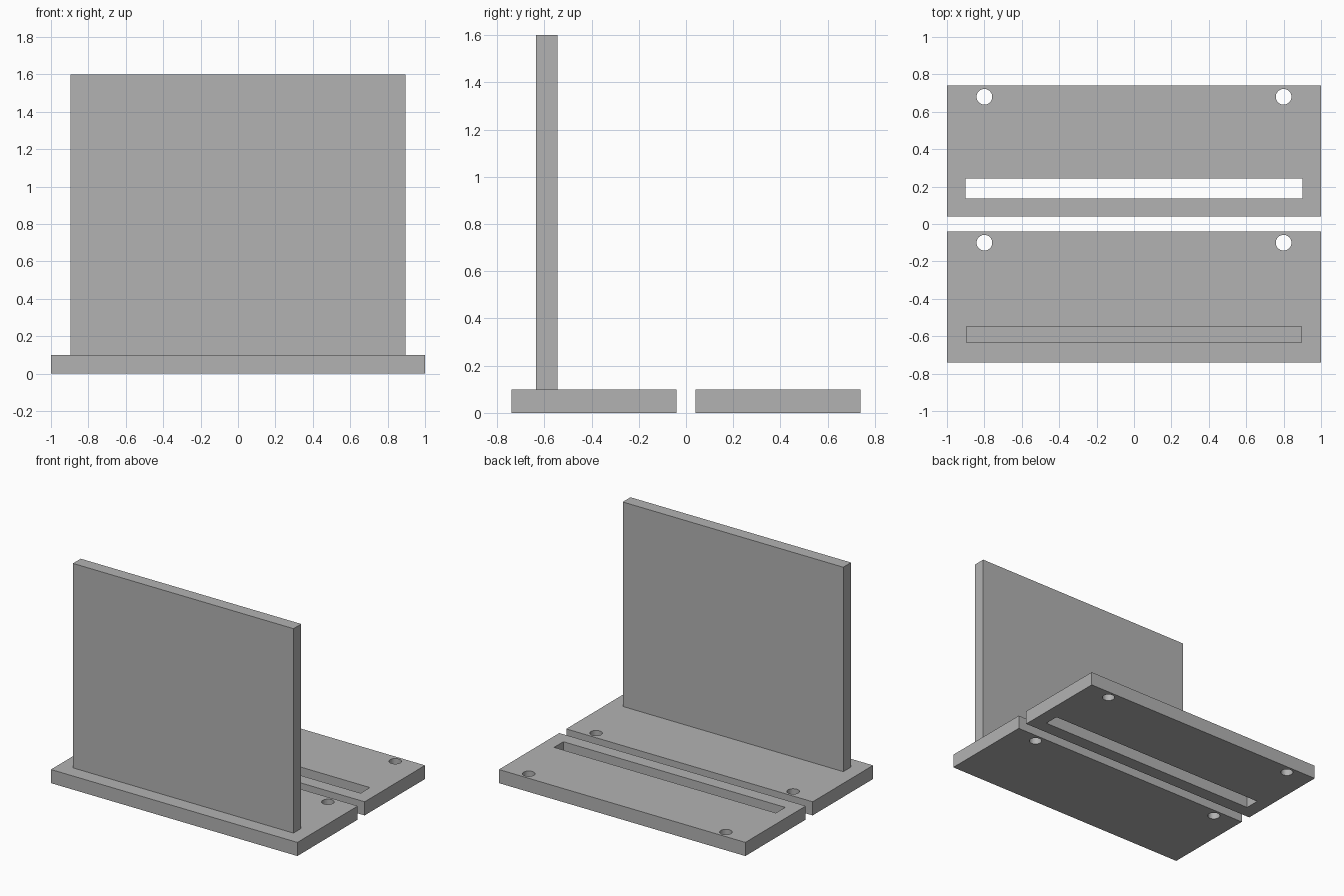
import bpy

cube = bpy.data.objects.get("Cube")
if cube:
    bpy.data.objects.remove(cube, do_unlink=True)

grey = bpy.data.materials.new("plain_grey")
grey.use_nodes = True
colour = (0.45, 0.45, 0.45, 1)
grey.diffuse_color = colour
for node in grey.node_tree.nodes:
    if node.type == "BSDF_PRINCIPLED":
        node.inputs["Base Color"].default_value = colour

THICK = 0.1      # plate thickness
PLATE_Y = 0.39   # plate centre distance from the middle


def box(name, size, centre):
    bpy.ops.mesh.primitive_cube_add(size=1, location=centre)
    obj = bpy.context.object
    obj.name = name
    obj.scale = size
    bpy.ops.object.transform_apply(location=False, rotation=False, scale=True)
    obj.data.materials.append(grey)
    return obj


def cut(target, cutter):
    """Subtract the cutter from the target and discard the cutter."""
    cutter.hide_render = True
    mod = target.modifiers.new("cut", "BOOLEAN")
    mod.operation = "DIFFERENCE"
    mod.solver = "EXACT"
    mod.object = cutter
    bpy.context.view_layer.objects.active = target
    bpy.ops.object.modifier_apply(modifier=mod.name)
    bpy.data.objects.remove(cutter, do_unlink=True)


def plate(name, y):
    """Flat plate with two screw holes near its back edge."""
    obj = box(name, (2, 0.7, THICK), (0, y, THICK / 2))
    for x in (-0.8, 0.8):
        bpy.ops.mesh.primitive_cylinder_add(
            vertices=32, radius=0.042, depth=3 * THICK,
            location=(x, y + 0.29, THICK / 2))
        hole = bpy.context.object
        hole.data.materials.append(grey)
        cut(obj, hole)
    return obj


# Front plate carrying the upright panel
plate("front_plate", -PLATE_Y)
box("upright_panel", (1.79, 0.09, 1.5), (0, -0.59, THICK + 0.75))

# Back plate with the long slot that takes the panel
back_plate = plate("back_plate", PLATE_Y)
cut(back_plate, box("slot_cutter", (1.8, 0.108, 3 * THICK), (0, 0.19, THICK / 2)))
